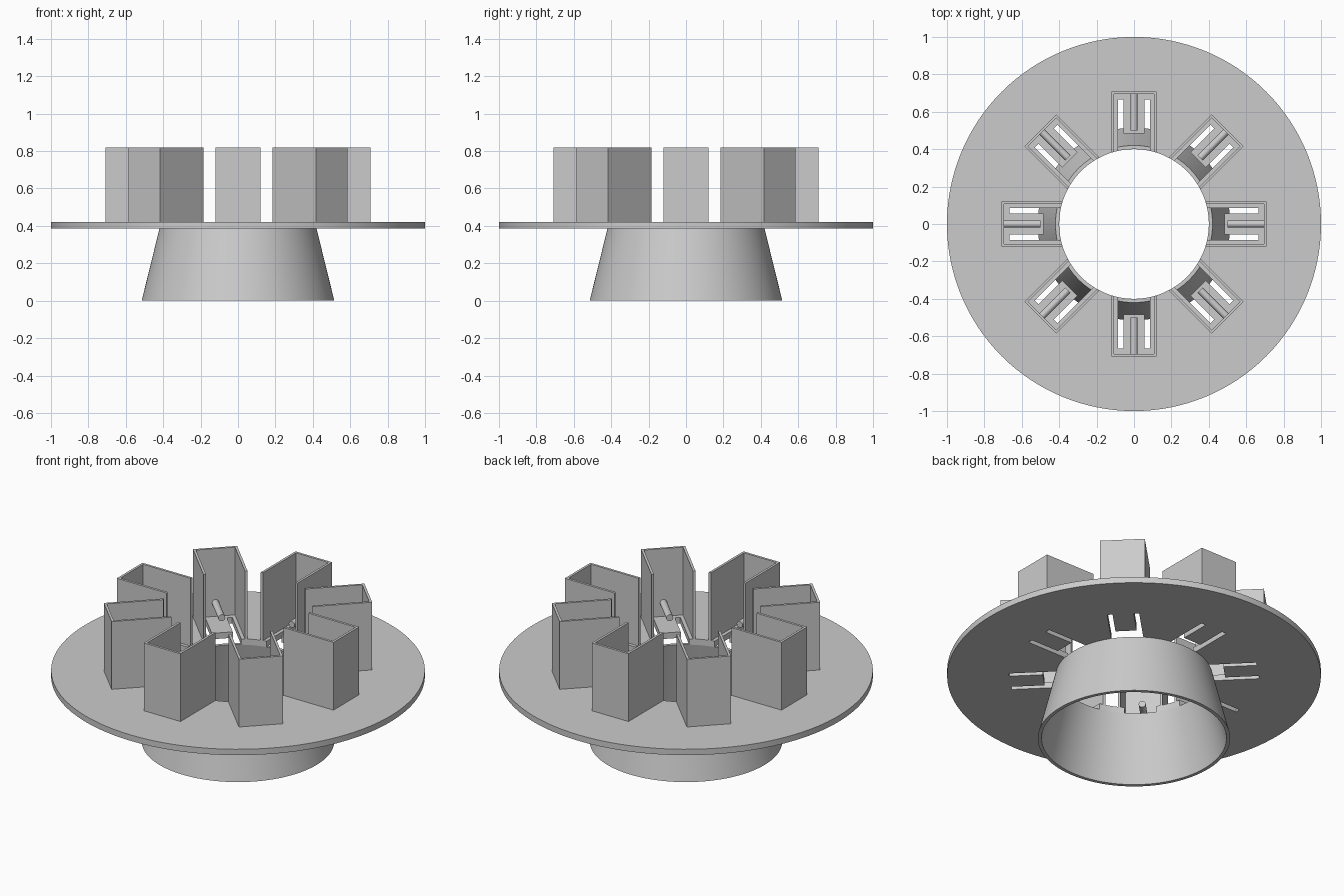
import bpy, bmesh, math
from mathutils import Matrix, Vector

if "Cube" in bpy.data.objects:
    bpy.data.objects.remove(bpy.data.objects["Cube"])

COUNT = 8
mat = bpy.data.materials.new("plain_grey")
mat.diffuse_color = (0.6, 0.6, 0.6, 1)
mat.use_nodes = True
mat.node_tree.nodes["Principled BSDF"].inputs["Base Color"].default_value = mat.diffuse_color


def make(name, bm):
    bmesh.ops.recalc_face_normals(bm, faces=bm.faces)
    me = bpy.data.meshes.new(name)
    bm.to_mesh(me)
    bm.free()
    ob = bpy.data.objects.new(name, me)
    bpy.context.collection.objects.link(ob)
    me.materials.append(mat)
    return ob


def activate(ob):
    bpy.ops.object.select_all(action='DESELECT')
    ob.select_set(True)
    bpy.context.view_layer.objects.active = ob


def smooth(ob):
    activate(ob)
    bpy.ops.object.shade_smooth_by_angle(angle=math.radians(30))


def lathe(name, profile, n=128):
    # closed profile of (radius, height) turned around z
    bm = bmesh.new()
    rings = [[bm.verts.new((r * math.cos(2 * math.pi * i / n),
                            r * math.sin(2 * math.pi * i / n), z))
              for r, z in profile] for i in range(n)]
    m = len(profile)
    for i in range(n):
        a, b = rings[i], rings[(i + 1) % n]
        for j in range(m):
            k = (j + 1) % m
            bm.faces.new((a[j], b[j], b[k], a[k]))
    return make(name, bm)


def prism(bm, outline, z0, z1, turn):
    # outline of (outward, sideways) points raised from z0 to z1
    rot = Matrix.Rotation(turn, 4, 'Z')
    low = [bm.verts.new(rot @ Vector((x, y, z0))) for x, y in outline]
    high = [bm.verts.new(rot @ Vector((x, y, z1))) for x, y in outline]
    bm.faces.new(low[::-1])
    bm.faces.new(high)
    n = len(outline)
    for i in range(n):
        j = (i + 1) % n
        bm.faces.new((low[i], low[j], high[j], high[i]))


def mirrored(half):
    return half + [(x, -y) for x, y in reversed(half)]


turns = [i * 2 * math.pi / COUNT for i in range(COUNT)]

# round plate and tapered tube beneath it
plate = lathe("round_plate", [(0.4, 0.385), (1, 0.385), (1, 0.42), (0.4, 0.42)])
tube = lathe("tapered_tube", [(0.495, 0), (0.515, 0), (0.42, 0.385), (0.4, 0.385)])

# forked notches leaving a tongue in the plate
bm = bmesh.new()
fork = mirrored([(0.35, 0.086), (0.665, 0.086), (0.665, 0.057), (0.485, 0.057)])
for t in turns:
    prism(bm, fork, 0.3, 0.5, t)
cutter = make("notch_cutter", bm)
cutter.hide_render = True
mod = plate.modifiers.new("notches", 'BOOLEAN')
mod.operation = 'DIFFERENCE'
mod.solver = 'EXACT'
mod.object = cutter
activate(plate)
bpy.ops.object.modifier_apply(modifier=mod.name)
bpy.data.objects.remove(cutter)

# three-sided stalls, open to the middle
stall = mirrored([(0.382, 0.12), (0.708, 0.12)])
stall += [(0.386, -0.106), (0.694, -0.106), (0.694, 0.106), (0.386, 0.106)]
for i, t in enumerate(turns):
    bm = bmesh.new()
    prism(bm, stall, 0.42, 0.82, t)
    make(f"stall_{i + 1}", bm)

    # peg on the back wall
    bm = bmesh.new()
    place = (Matrix.Rotation(t, 4, 'Z') @ Matrix.Translation((0.6, 0, 0.5))
             @ Matrix.Rotation(math.pi / 2, 4, 'Y'))
    bmesh.ops.create_cone(bm, cap_ends=True, segments=24, radius1=0.019,
                          radius2=0.019, depth=0.2, matrix=place)
    smooth(make(f"peg_{i + 1}", bm))

smooth(plate)
smooth(tube)
